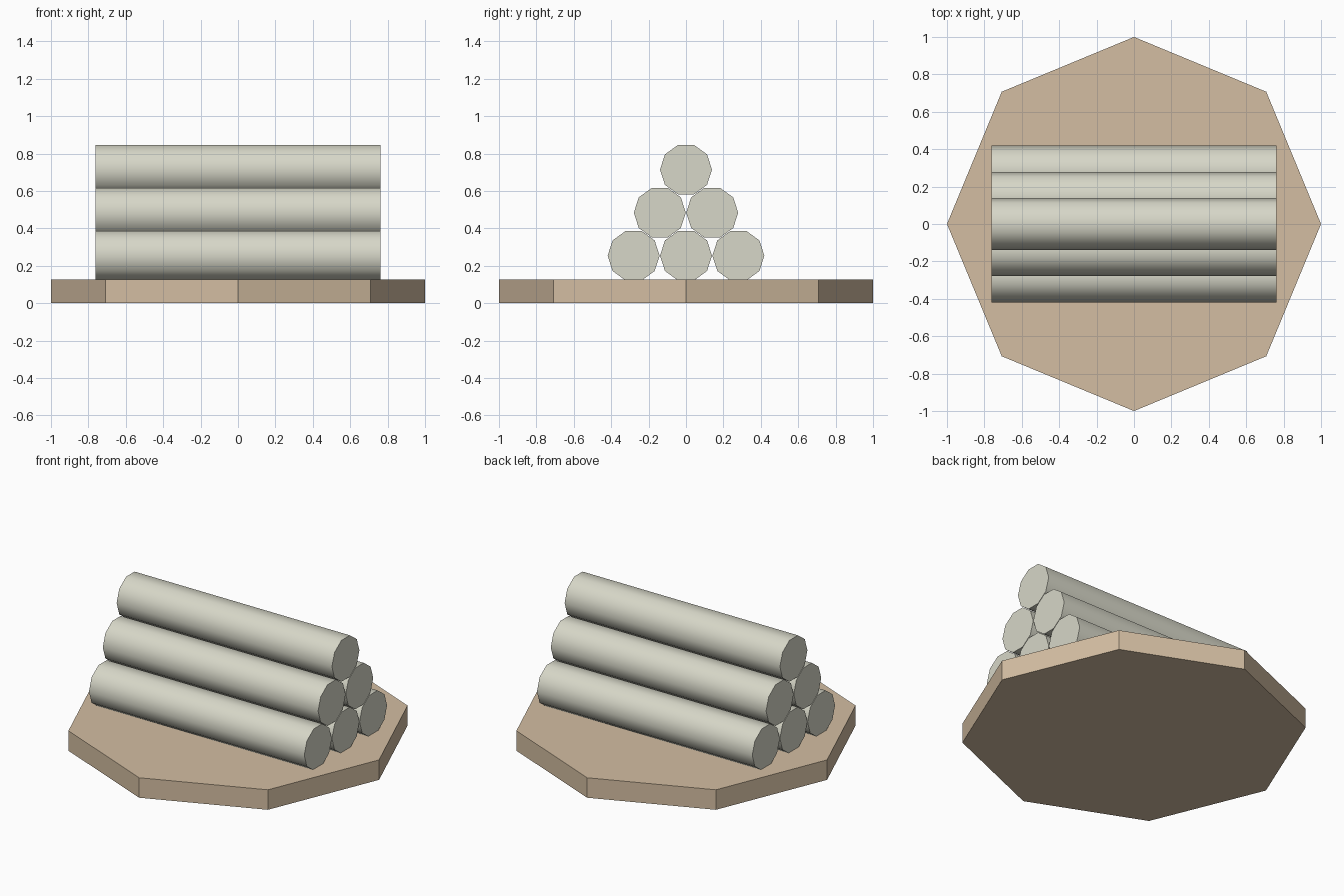
import bpy, math

if "Cube" in bpy.data.objects:
    bpy.data.objects.remove(bpy.data.objects["Cube"])


def material(name, rgb):
    m = bpy.data.materials.new(name)
    lin = [((c / 255 + 0.055) / 1.055) ** 2.4 for c in rgb]
    m.diffuse_color = (*lin, 1)
    m.use_nodes = True
    m.node_tree.nodes["Principled BSDF"].inputs["Base Color"].default_value = m.diffuse_color
    return m


def prism(name, sides, radius, depth, loc, rot, mat):
    bpy.ops.mesh.primitive_cylinder_add(vertices=sides, radius=radius, depth=depth,
                                        location=loc, rotation=rot)
    ob = bpy.context.object
    ob.name = name
    ob.data.materials.append(mat)
    return ob


tan = material("tan_base", (212, 190, 162))
pale = material("pale_log", (215, 215, 200))

# Octagonal base slab
BASE_H = 0.128
prism("base", 8, 1.0, BASE_H, (0, 0, BASE_H / 2), (0, 0, 0), tan)

# Pyramid of ten-sided logs along x: rows of three, two and one
R, LENGTH, GAP_Y, GAP_Z = 0.139, 1.526, 0.28, 0.23
for row in range(3):
    count = 3 - row
    for i in range(count):
        y = (i - (count - 1) / 2) * GAP_Y
        log = prism(f"log_{row + 1}_{i + 1}", 10, R, LENGTH,
                    (0, y, 0.254 + row * GAP_Z), (0, math.pi / 2, 0), pale)
        bpy.ops.object.shade_smooth_by_angle(angle=math.radians(45))
